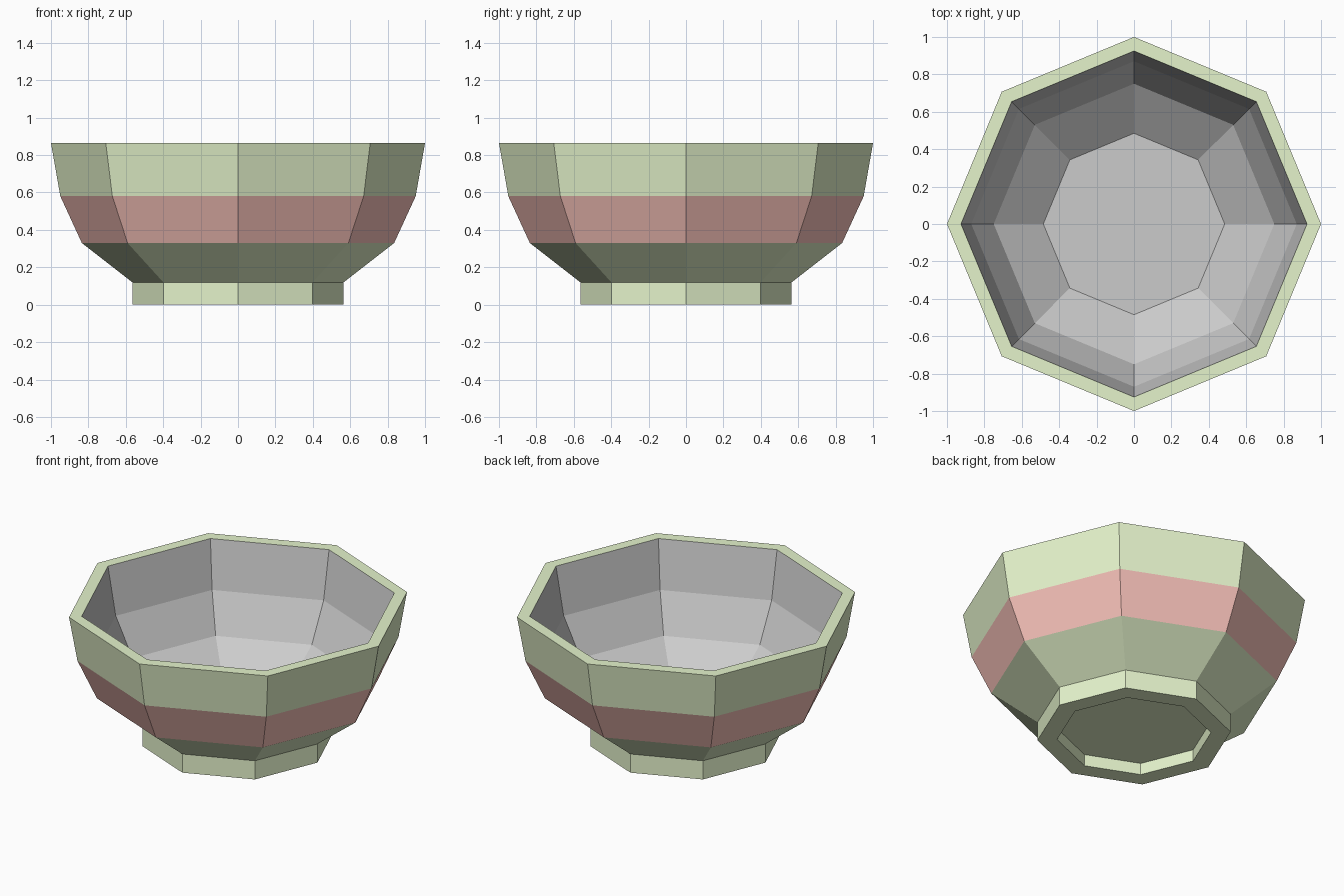
import bpy, bmesh, math

if "Cube" in bpy.data.objects:
    bpy.data.objects.remove(bpy.data.objects["Cube"])

SIDES = 8


def material(name, rgb):
    m = bpy.data.materials.new(name)
    m.diffuse_color = (*rgb, 1)
    m.use_nodes = True
    m.node_tree.nodes["Principled BSDF"].inputs["Base Color"].default_value = m.diffuse_color
    return m


def lathe(name, profile, mat=None, cap_start=False, cap_end=False):
    """Revolve a (radius, z) profile into flat eight-sided bands."""
    bm = bmesh.new()
    rings = []
    for r, z in profile:
        angles = [2 * math.pi * i / SIDES for i in range(SIDES)]
        rings.append([bm.verts.new((r * math.cos(a), r * math.sin(a), z)) for a in angles])
    for low, high in zip(rings, rings[1:]):
        for i in range(SIDES):
            j = (i + 1) % SIDES
            bm.faces.new((low[i], low[j], high[j], high[i]))
    if cap_start:
        bm.faces.new(rings[0][::-1])
    if cap_end:
        bm.faces.new(rings[-1])
    mesh = bpy.data.meshes.new(name)
    bm.to_mesh(mesh)
    bm.free()
    obj = bpy.data.objects.new(name, mesh)
    bpy.context.collection.objects.link(obj)
    if mat:
        mesh.materials.append(mat)
    return obj


green = material("green_glaze", (0.78, 0.90, 0.60))
red = material("red_glaze", (0.94, 0.54, 0.49))

# Foot ring with recessed underside
lathe("foot", [(0.45, 0.075), (0.45, 0), (0.565, 0), (0.565, 0.12)], green, cap_start=True)

# Outer wall bands, the top one including the rim
lathe("lower_wall", [(0.565, 0.12), (0.835, 0.33)], green)
lathe("red_stripe", [(0.835, 0.33), (0.95, 0.58)], red)
lathe("upper_wall_and_rim", [(0.95, 0.58), (1.0, 0.865), (0.925, 0.865)], green)

# Plain grey interior down to the flat floor
lathe("interior", [(0.925, 0.865), (0.87, 0.56), (0.75, 0.32), (0.485, 0.12)], cap_end=True)
